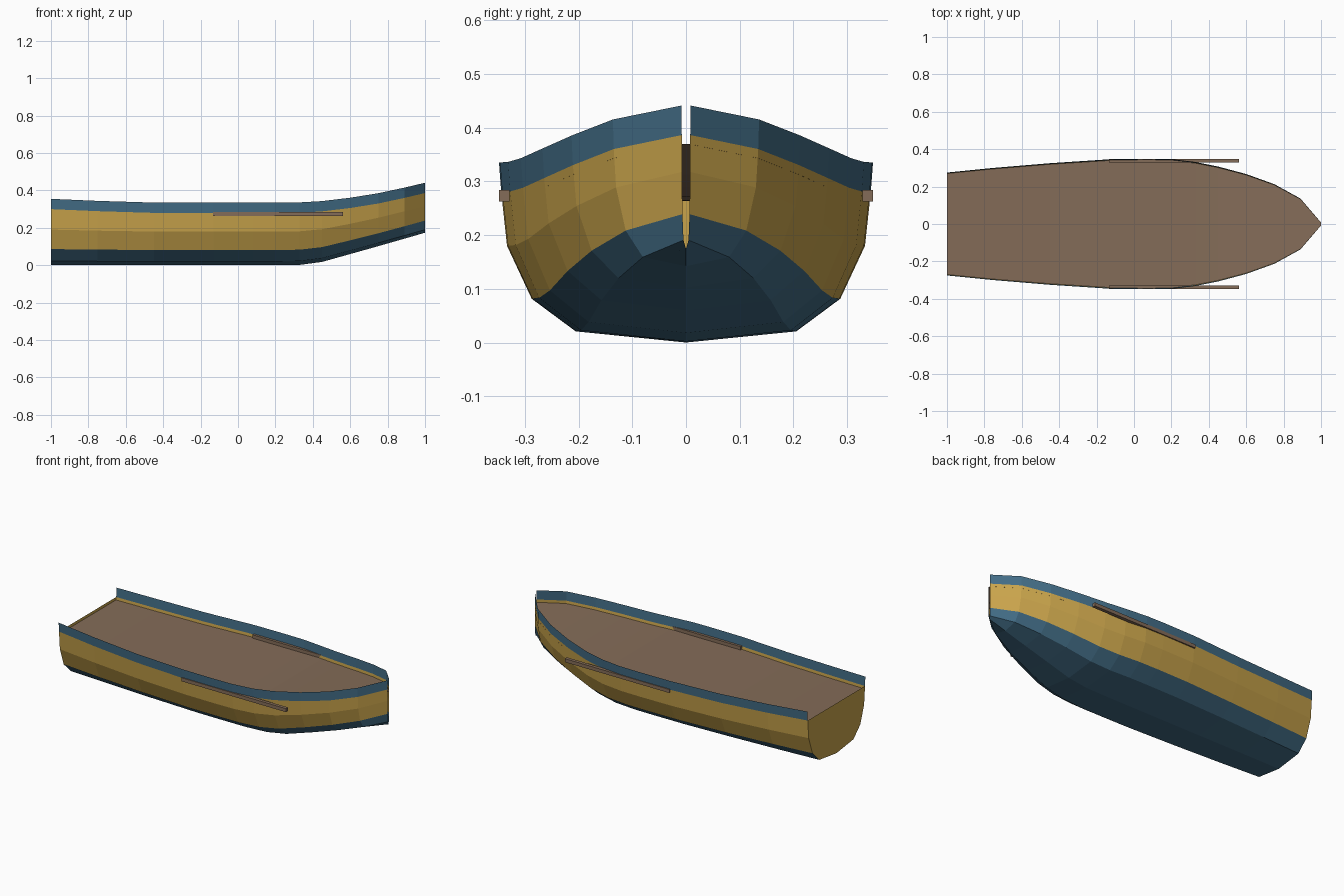
import bpy, bmesh

if "Cube" in bpy.data.objects:
    bpy.data.objects.remove(bpy.data.objects["Cube"])


def material(name, rgb):
    lin = [((c / 255 + 0.055) / 1.055) ** 2.4 for c in rgb]
    m = bpy.data.materials.new(name)
    m.diffuse_color = (*lin, 1)
    m.use_nodes = True
    m.node_tree.nodes["Principled BSDF"].inputs["Base Color"].default_value = m.diffuse_color
    return m


BLUE = material("slate blue", (66, 108, 133))
GOLD = material("ochre yellow", (200, 163, 75))
BROWN = material("wood brown", (132, 108, 88))

# Stations along the hull: x, half width at the gunwale, keel z, gunwale z
STATIONS = [
    (-1.0, 0.275, 0, 0.355), (-0.75, 0.30, 0, 0.344), (-0.45, 0.325, 0, 0.335),
    (-0.13, 0.346, 0, 0.335), (0.08, 0.348, 0, 0.335), (0.2, 0.346, 0, 0.335),
    (0.33, 0.331, 0.002, 0.336), (0.45, 0.307, 0.018, 0.343),
    (0.6, 0.267, 0.06, 0.361), (0.75, 0.213, 0.102, 0.385),
    (0.89, 0.136, 0.142, 0.415), (1.0, 0.008, 0.174, 0.441),
]
STRIPE = 0.055
DECK_DROP = 0.072


def section(x, w, keel, top):
    """Half section from keel to gunwale."""
    h = top - keel
    return [(x, 0, keel), (x, 0.59 * w, keel + 0.062 * h),
            (x, 0.825 * w, keel + 0.243 * h), (x, 0.957 * w, keel + 0.537 * h),
            (x, 0.988 * w, top - STRIPE), (x, w, top)]


def finish(name, bm, mats):
    bmesh.ops.recalc_face_normals(bm, faces=bm.faces)
    me = bpy.data.meshes.new(name)
    bm.to_mesh(me)
    bm.free()
    for m in mats:
        me.materials.append(m)
    ob = bpy.data.objects.new(name, me)
    bpy.context.collection.objects.link(ob)
    return ob


# Hull shell: bands lofted through the stations, both sides sharing the keel
bm = bmesh.new()
rings = []
for s in STATIONS:
    half = section(*s)
    full = [(x, -y, z) for x, y, z in reversed(half[1:])] + half
    rings.append([bm.verts.new(p) for p in full])
for a, b in zip(rings, rings[1:]):
    for i in range(len(a) - 1):
        f = bm.faces.new((a[i], b[i], b[i + 1], a[i + 1]))
        band = i - 5 if i >= 5 else 4 - i
        f.material_index = 1 if band in (2, 3) else 0
finish("hull", bm, [BLUE, GOLD])

# Transom closing the stern up to the stripe
bm = bmesh.new()
half = section(*STATIONS[0])[:-1]
pts = [(x, -y, z) for x, y, z in reversed(half[1:])] + half
bm.faces.new([bm.verts.new(p) for p in pts])
finish("transom", bm, [GOLD])

# Deck following the gunwale line
bm = bmesh.new()
rows = []
for x, w, keel, top in STATIONS:
    z = top - DECK_DROP
    rows.append([bm.verts.new((x, s * w * 0.982, z)) for s in (-1, 1)])
for a, b in zip(rows, rows[1:]):
    bm.faces.new((a[0], b[0], b[1], a[1]))
finish("deck", bm, [BROWN])

# Rubbing rails on both sides
for side, label in ((-1, "right"), (1, "left")):
    bm = bmesh.new()
    bmesh.ops.create_cube(bm, size=1)
    for v in bm.verts:
        v.co = (0.215 + v.co.x * 0.695, side * 0.338 + v.co.y * 0.02,
                0.273 + v.co.z * 0.021)
    finish("rubbing_rail_" + label, bm, [BROWN])
